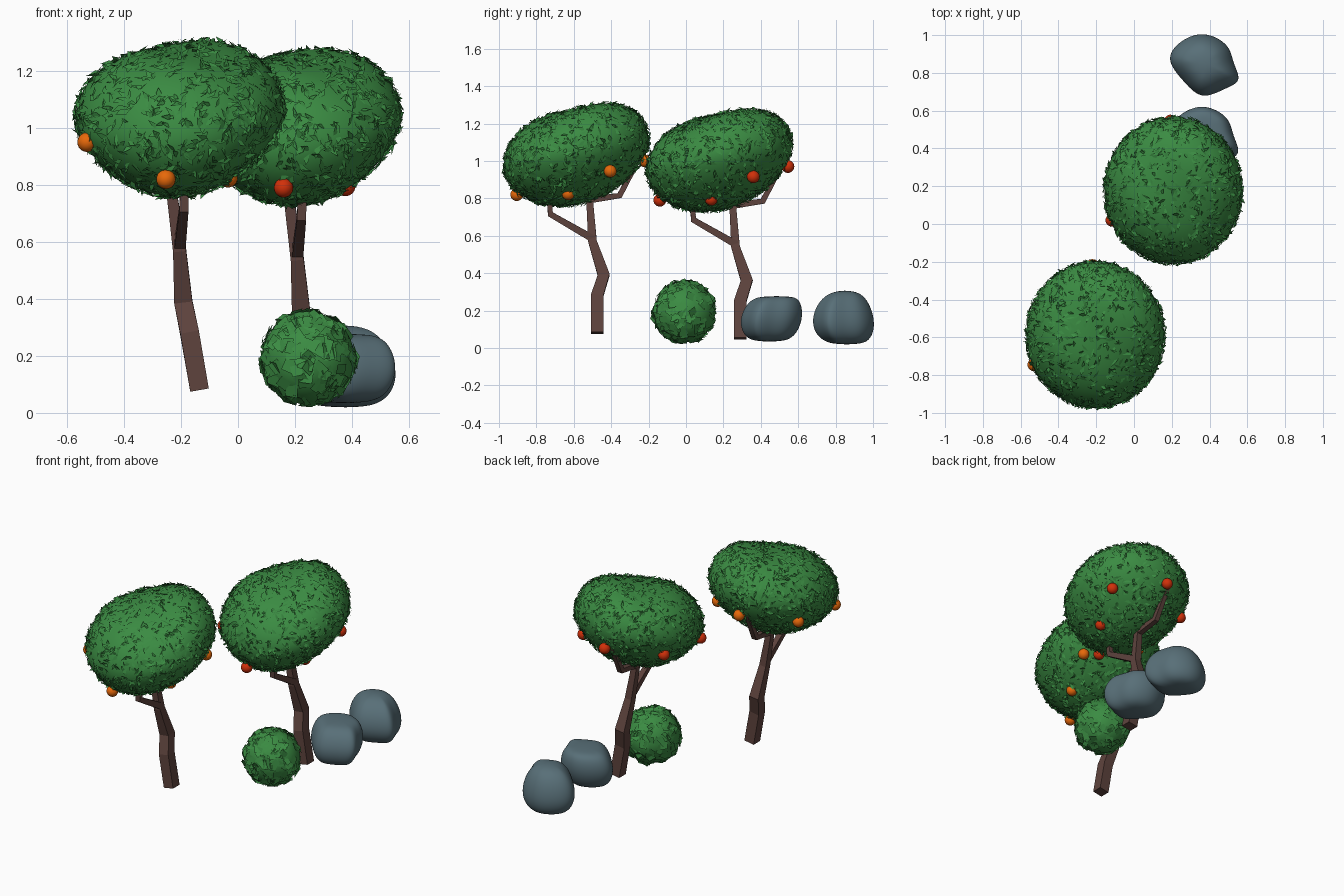
import bpy, bmesh, math, random
from mathutils import Vector, Matrix

random.seed(4)
if "Cube" in bpy.data.objects:
    bpy.data.objects.remove(bpy.data.objects["Cube"])


def material(name, rgb):
    m = bpy.data.materials.new(name)
    m.use_nodes = True
    m.diffuse_color = (*rgb, 1)
    bsdf = m.node_tree.nodes["Principled BSDF"]
    bsdf.inputs["Base Color"].default_value = (*rgb, 1)
    bsdf.inputs["Roughness"].default_value = 0.8
    return m


LEAF = material("leaf green", (0.043, 0.26, 0.055))
BARK = material("bark brown", (0.112, 0.056, 0.047))
STONE = material("slate grey", (0.098, 0.16, 0.188))
ORANGE = material("orange fruit", (0.8, 0.14, 0.003))
RED = material("red fruit", (0.64, 0.03, 0.003))


def finish(bm, name, mat, smooth=False, loc=(0, 0, 0)):
    mesh = bpy.data.meshes.new(name)
    bm.to_mesh(mesh)
    bm.free()
    mesh.materials.append(mat)
    for p in mesh.polygons:
        p.use_smooth = smooth
    ob = bpy.data.objects.new(name, mesh)
    ob.location = loc
    bpy.context.scene.collection.objects.link(ob)
    return ob


def loft(bm, rings):
    """Skin a list of equal-length point rings and cap both ends."""
    loops = [[bm.verts.new(p) for p in ring] for ring in rings]
    n = len(loops[0])
    for a, b in zip(loops, loops[1:]):
        for i in range(n):
            j = (i + 1) % n
            bm.faces.new((a[i], a[j], b[j], b[i]))
    bm.faces.new(loops[0][::-1])
    bm.faces.new(loops[-1])


def limb(bm, path):
    """Square tube through (x, y, z, half width) points."""
    pts = [Vector(p[:3]) for p in path]
    rings = []
    for i, p in enumerate(pts):
        t = (pts[min(i + 1, len(pts) - 1)] - pts[max(i - 1, 0)]).normalized()
        side = Vector((1, 0, 0))
        side = (side - t * side.dot(t)).normalized()
        other = t.cross(side)
        w = path[i][3]
        rings.append([p + w * (a * side + b * other)
                      for a, b in ((1, 1), (-1, 1), (-1, -1), (1, -1))])
    loft(bm, rings)


def canopy_point(d):
    """Leaning, slightly saddle-topped crown that narrows underneath."""
    low = min(d.z, 0)
    x = 0.365 * d.x * (1 + 0.04 * d.z + 0.16 * low)
    y = 0.387 * d.y * (1 + 0.04 * d.z + 0.04 * low)
    z = (0.287 if d.z > 0 else 0.265) * d.z + 0.185 * y + 0.05 * x
    if d.z > 0:
        z -= 0.042 * d.z * math.exp(-((x + y) / 0.25) ** 2)
    return Vector((x, y, z))


def bush_point(d):
    return d * 0.162


def random_direction():
    z, a = random.uniform(-1, 1), random.uniform(0, math.tau)
    r = math.sqrt(1 - z * z)
    return Vector((r * math.cos(a), r * math.sin(a), z))


def foliage(name, shape, loc, count, length, width, tilt, square):
    # Smooth core
    bm = bmesh.new()
    bmesh.ops.create_icosphere(bm, subdivisions=4, radius=1)
    for v in bm.verts:
        v.co = shape(v.co.normalized())
    finish(bm, name + "_core", LEAF, True, loc)
    # Loose blades scattered over the core
    bm = bmesh.new()
    for _ in range(count):
        d = random_direction()
        p = shape(d)
        e1 = d.orthogonal().normalized()
        e2 = d.cross(e1)
        a, b = shape((d + e1 * 0.02).normalized()), shape((d + e2 * 0.02).normalized())
        n = (a - p).cross(b - p).normalized()
        u = Matrix.Rotation(random.uniform(0, math.tau), 3, n) @ n.orthogonal().normalized()
        v = n.cross(u)
        u = Matrix.Rotation(-random.uniform(-0.2, 1) * tilt, 3, v) @ u
        v = Matrix.Rotation(random.uniform(-1, 1) * tilt, 3, u) @ v
        l, w = length * random.uniform(0.7, 1.2), width * random.uniform(0.7, 1.2)
        p = p + n * 0.004
        if square:
            quad = (p - u * l - v * w, p + u * l - v * w, p + u * l + v * w, p - u * l + v * w)
        else:
            quad = (p - u * l, p - v * w, p + u * l, p + v * w * 0.4)
        bm.faces.new([bm.verts.new(q) for q in quad])
    finish(bm, name + "_leaves", LEAF, False, loc)


TRUNK = [(-0.135, -0.475, 0.08, 0.033), (-0.17, -0.475, 0.28, 0.033),
         (-0.192, -0.44, 0.39, 0.032), (-0.205, -0.5, 0.57, 0.023),
         (-0.235, -0.515, 0.79, 0.018)]
BACK_BRANCH = [(-0.235, -0.525, 0.79, 0.018), (-0.24, -0.355, 0.815, 0.016),
               (-0.253, -0.24, 1.03, 0.012)]
FRONT_BRANCH = [(-0.205, -0.49, 0.58, 0.02), (-0.19, -0.725, 0.715, 0.016),
                (-0.185, -0.735, 0.88, 0.014)]
FRUITS = [(-0.253, -0.905, 0.82), (-0.035, -0.63, 0.825), (0.06, -0.405, 0.945),
          (-0.22, -0.22, 1.0), (-0.53, -0.745, 0.95), (-0.495, -0.425, 0.955)]


def tree(name, offset, fruit_mat):
    bm = bmesh.new()
    for path in (TRUNK, BACK_BRANCH, FRONT_BRANCH):
        limb(bm, path)
    finish(bm, name + "_trunk", BARK, False, offset)
    centre = Vector((-0.205, -0.587, 1.033)) + Vector(offset)
    foliage(name + "_canopy", canopy_point, centre, 1900, 0.026, 0.013, 0.6, False)
    bm = bmesh.new()
    for f in FRUITS:
        bmesh.ops.create_uvsphere(bm, u_segments=20, v_segments=12, radius=0.034,
                                  matrix=Matrix.Translation(f))
    finish(bm, name + "_fruit", fruit_mat, True, offset)


tree("front_tree", (0, 0, 0), ORANGE)
tree("back_tree", (0.413, 0.765, -0.03), RED)

# Round bush with broad leaves
foliage("bush", bush_point, (0.247, -0.009, 0.192), 260, 0.026, 0.02, 0.42, True)

# Boulders: one outline lofted through two different height profiles
OUTLINE = [(0.197, -0.085), (0.145, 0.01), (0.135, 0.1), (0.003, 0.172),
           (-0.12, 0.122), (-0.197, 0.028), (-0.095, -0.09), (-0.01, -0.18), (0.11, -0.118)]


def boulder(name, centre, levels):
    bm = bmesh.new()
    loft(bm, [[(x * s, y * s + shift, z) for x, y in OUTLINE] for z, s, shift in levels])
    ob = finish(bm, name, STONE, True, centre)
    sub = ob.modifiers.new("round", "SUBSURF")
    sub.levels = sub.render_levels = 3


boulder("back_boulder", (0.368, 0.842, 0),
        [(0.018, 0.5, 0.02), (0.05, 0.92, 0.01), (0.13, 1.12, 0), (0.24, 0.93, 0), (0.31, 0.45, 0.01)])
boulder("front_boulder", (0.368, 0.457, 0),
        [(0.033, 0.5, -0.01), (0.065, 0.92, -0.01), (0.16, 1.12, 0), (0.258, 0.9, 0.02), (0.278, 0.5, 0.03)])
